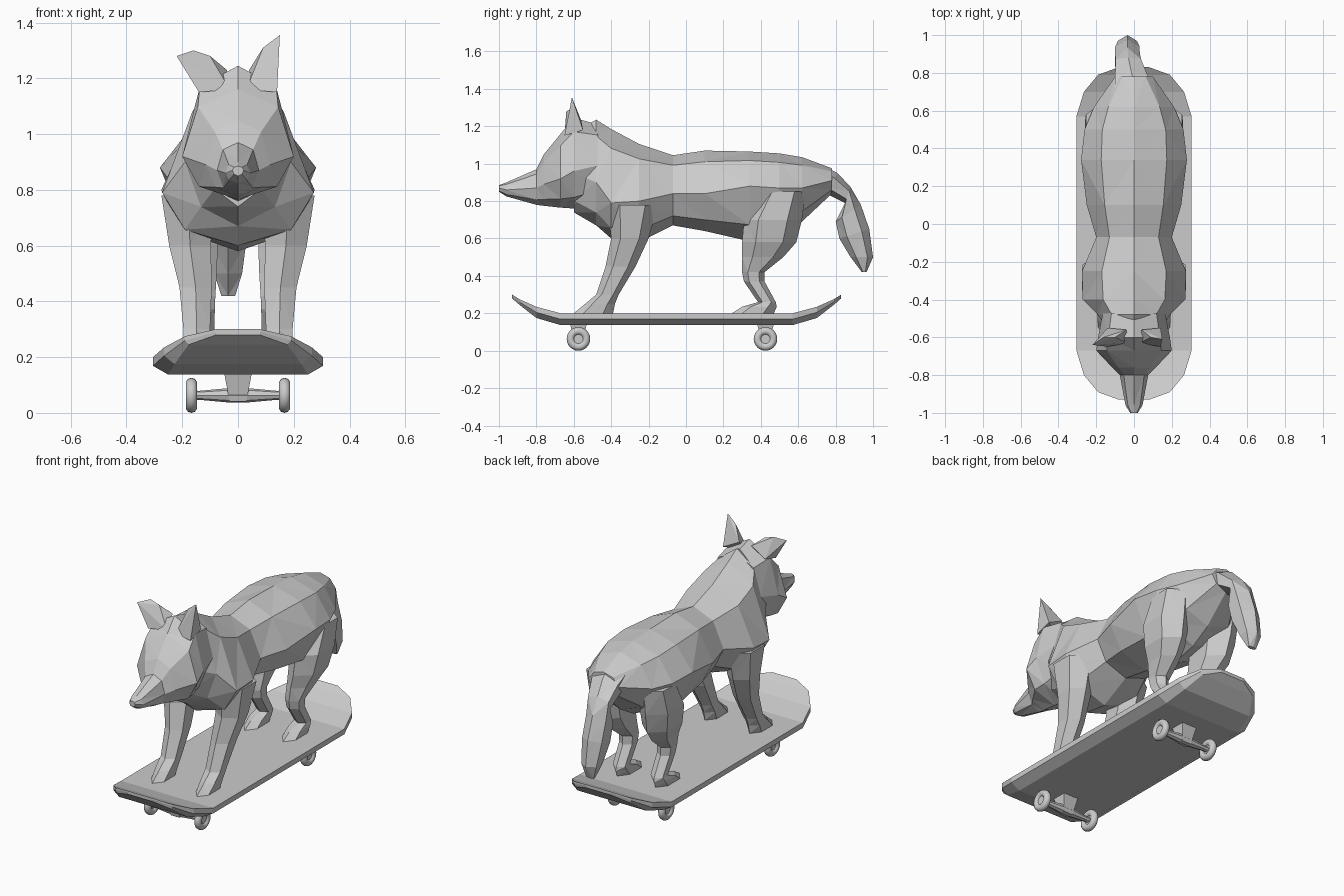
import bpy, bmesh, math
from mathutils import Vector

if "Cube" in bpy.data.objects:
    bpy.data.objects.remove(bpy.data.objects["Cube"], do_unlink=True)

grey = bpy.data.materials.new("plain_grey")
grey.use_nodes = True
COLOUR = (0.6, 0.6, 0.6, 1)
grey.diffuse_color = COLOUR
grey.node_tree.nodes["Principled BSDF"].inputs["Base Color"].default_value = COLOUR


def finish(name, bm):
    bmesh.ops.recalc_face_normals(bm, faces=bm.faces)
    mesh = bpy.data.meshes.new(name)
    bm.to_mesh(mesh)
    bm.free()
    mesh.materials.append(grey)
    obj = bpy.data.objects.new(name, mesh)
    bpy.context.collection.objects.link(obj)
    return obj


def loft(name, rings, facet=True):
    """Skin a list of point rings and cap both ends."""
    bm = bmesh.new()
    loops = [[bm.verts.new(p) for p in ring] for ring in rings]
    n = len(loops[0])
    for a, b in zip(loops, loops[1:]):
        for i in range(n):
            j = (i + 1) % n
            bm.faces.new((a[i], a[j], b[j], b[i]))
    bm.faces.new(loops[0])
    bm.faces.new(loops[-1])
    if facet:
        bmesh.ops.triangulate(bm, faces=bm.faces, quad_method='SHORT_EDGE')
    return finish(name, bm)


def hull(name, points):
    bm = bmesh.new()
    for p in points:
        bm.verts.new(p)
    bmesh.ops.convex_hull(bm, input=bm.verts)
    return finish(name, bm)


def trunk_ring(y, top, bottom, w, zs, k):
    """Eight-sided section: ridge, shoulder, widest point, underside."""
    up, low = zs + (top - zs) * 0.74, zs + (bottom - zs) * 0.7
    half = [(w * k, up), (w, zs), (w * 0.7, low)]
    pts = [(0, top)] + half + [(0, bottom)] + [(-x, z) for x, z in reversed(half)]
    return [Vector((x, y, z)) for x, z in pts]


def limb_ring(y0, z0, y1, z1, x, rx, side=1):
    """Six-sided section between a front point and a back point."""
    a, b = Vector((x * side, y0, z0)), Vector((x * side, y1, z1))
    ring = []
    for i in range(6):
        t = i * math.pi / 3
        ring.append((a + b) / 2 + (a - b) / 2 * math.cos(t)
                    + Vector((rx * 1.15 * math.sin(t), 0, 0)))
    return ring


# Body from neck to rump: y, top, bottom, half width, widest height, shoulder ratio
body = [(-.6, 1.17, .74, .12, .95, .62), (-.48, 1.235, .67, .19, .9, .62),
        (-.4, 1.185, .6, .272, .79, .6), (-.25, 1.105, .58, .275, .8, .62),
        (-.07, 1.045, .67, .2, .84, .65), (.1, 1.07, .64, .25, .84, .62),
        (.34, 1.065, .585, .28, .88, .62), (.5, 1.055, .62, .262, .87, .64),
        (.62, 1.035, .69, .212, .87, .64), (.78, .975, .84, .1, .91, .62)]
loft("body", [trunk_ring(*r) for r in body])

# Head from nose to nape
head = [(-1, .885, .85, .02, .87), (-.96, .9, .825, .045, .86),
        (-.8, .97, .78, .075, .87), (-.76, 1.05, .775, .115, .89),
        (-.67, 1.16, .765, .2, .92), (-.6, 1.245, .76, .19, .96),
        (-.47, 1.21, .8, .165, .99)]
loft("head", [trunk_ring(*r, 0.72) for r in head])

# Ears: the left stands up, the right droops outward
ear_base = [(.03, -.63, 1.16), (.14, -.65, 1.15), (.14, -.55, 1.18), (.04, -.56, 1.23)]
hull("left_ear", ear_base + [(.09, -.6, 1.31), (.15, -.61, 1.355)])
hull("right_ear", [(-x, y, z) for x, y, z in ear_base]
     + [(-.16, -.6, 1.3), (-.22, -.64, 1.28), (-.1, -.6, 1.28)])

# Legs: height, front y, back y, centre x, half width
front_leg = [(.78, -.42, -.15, .18, .095), (.6, -.4, -.2, .172, .075),
             (.45, -.43, -.27, .152, .058), (.3, -.48, -.36, .148, .048),
             (.25, -.54, -.38, .148, .046), (.2, -.6, -.39, .148, .042)]
hind_leg = [(.85, .4, .64, .17, .085), (.7, .31, .62, .165, .095),
            (.58, .3, .59, .155, .082), (.5, .3, .52, .138, .062),
            (.42, .3, .42, .127, .046), (.37, .31, .42, .125, .042),
            (.26, .385, .48, .125, .04),
            (.235, .3, .485, .127, .044), (.2, .245, .47, .127, .044)]
for side, label in ((1, "left"), (-1, "right")):
    for part, rings in (("front_leg", front_leg), ("hind_leg", hind_leg)):
        loft(f"{label}_{part}", [limb_ring(a, z, b, z, x, w, side) for z, a, b, x, w in rings])

# Tail: outer y and z, inner y and z, centre x, half width
tail = [(.74, .985, .66, .88, 0, .1), (.81, .95, .74, .845, -.015, .085),
        (.88, .875, .85, .79, -.03, .068), (.935, .78, .8, .69, -.035, .066),
        (.98, .65, .82, .6, -.035, .065), (1, .5, .88, .5, -.035, .05),
        (.965, .42, .94, .42, -.035, .025)]
loft("tail", [limb_ring(*r) for r in tail])

# Deck: distance from centre, half width, top, bottom, underside ratio
tips = [(.62, .305, .2, .137, .82), (.75, .265, .235, .175, .86),
        (.84, .19, .275, .245, .93), (.88, .08, .3, .28, .97)]
deck = []
for sign, part in ((-1, reversed(tips)), (1, tips)):
    for d, w, top, low, k in part:
        mid = top - (top - low) * 0.5
        half = [(w, top), (w, mid), (w * k, low)]
        pts = half + [(-x, z) for x, z in reversed(half)]
        deck.append([(x, sign * d - 0.05, z) for x, z in pts])
loft("deck", deck, facet=False)

# Trucks and wheels
for y, label in ((-.575, "front"), (.425, "rear")):
    hull(label + "_truck", [(sx * w, y + sy * d, z) for w, d, z in
                            ((.05, .045, .145), (.04, .03, .1), (.03, .02, .04))
                            for sx in (-1, 1) for sy in (-1, 1)])
    axle = []
    for x, r in ((-.17, .018), (-.14, .016), (-.03, .026), (.03, .026), (.14, .016), (.17, .018)):
        axle.append([(x, y + r * math.cos(i * math.pi / 4), .063 + r * math.sin(i * math.pi / 4))
                     for i in range(8)])
    loft(label + "_axle", axle, facet=False)
    for side, hand in ((1, "left"), (-1, "right")):
        spot = (side * 0.167, y, 0.063)
        turn = (0, math.pi / 2, 0)
        bpy.ops.mesh.primitive_torus_add(major_segments=24, minor_segments=10, location=spot,
                                         rotation=turn, major_radius=.042, minor_radius=.021)
        wheel = bpy.context.object
        wheel.name = f"{label}_{hand}_wheel"
        bpy.ops.object.shade_smooth()
        bpy.ops.mesh.primitive_cylinder_add(vertices=16, radius=.026, depth=.02,
                                            location=spot, rotation=turn)
        hub = bpy.context.object
        hub.name = f"{label}_{hand}_hub"
        for obj in (wheel, hub):
            obj.data.materials.append(grey)
